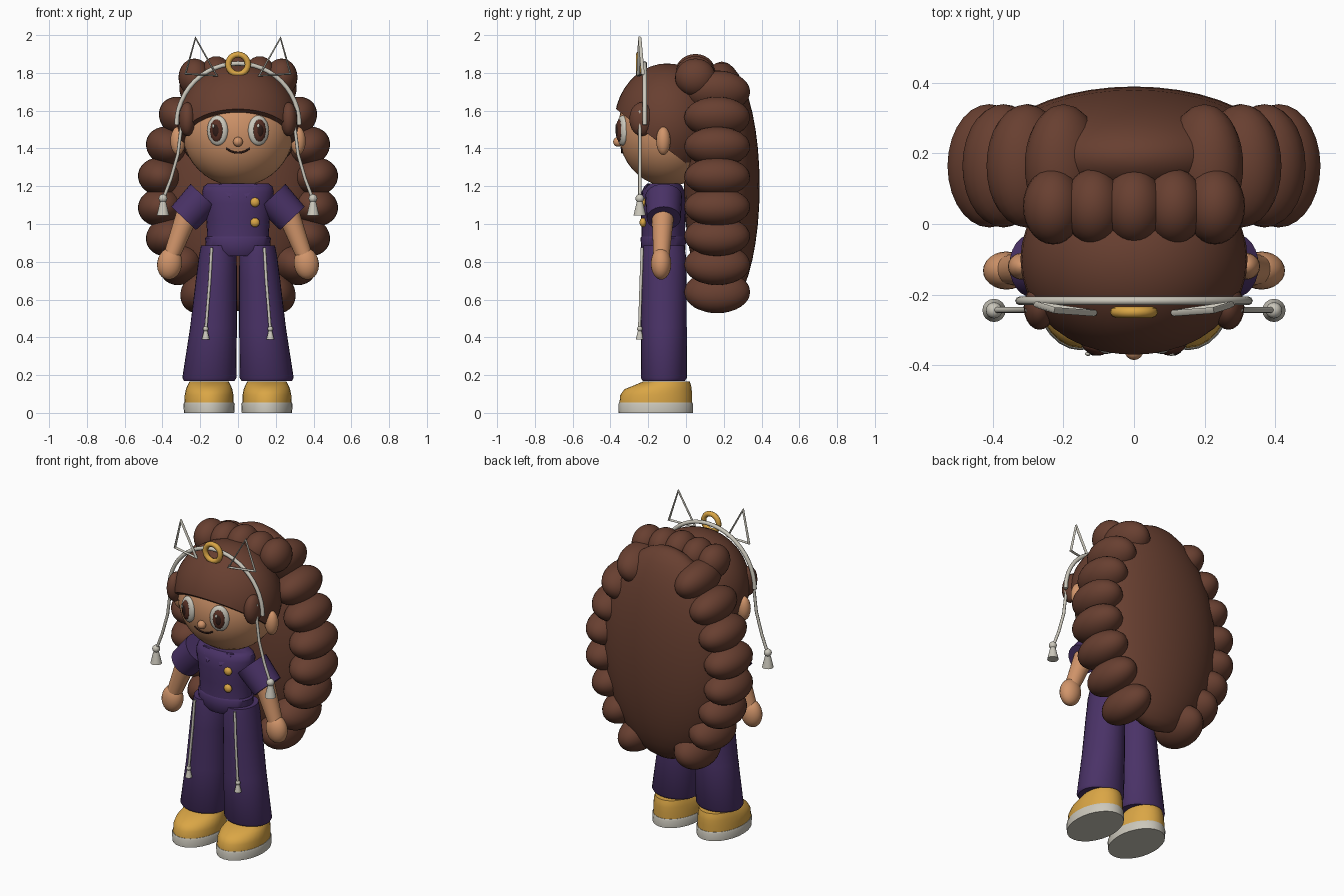
import bpy, bmesh, math
from mathutils import Vector, Matrix

if "Cube" in bpy.data.objects:
    bpy.data.objects.remove(bpy.data.objects["Cube"])


def material(name, r, g, b):
    m = bpy.data.materials.new(name)
    m.diffuse_color = (r, g, b, 1)
    m.use_nodes = True
    m.node_tree.nodes["Principled BSDF"].inputs["Base Color"].default_value = m.diffuse_color
    return m


HAIR = material("hair_brown", .138, .050, .030)
SKIN = material("skin", .64, .30, .145)
PURPLE = material("purple_cloth", .068, .032, .135)
GOLD = material("gold", .70, .38, .06)
WHITE = material("off_white", .60, .575, .50)
IRIS = material("iris_brown", .10, .030, .018)
DARK = material("dark_brown", .03, .012, .009)


def finish(name, bm, mat, angle=40):
    bmesh.ops.recalc_face_normals(bm, faces=bm.faces)
    me = bpy.data.meshes.new(name)
    bm.to_mesh(me)
    bm.free()
    me.materials.append(mat)
    ob = bpy.data.objects.new(name, me)
    bpy.context.collection.objects.link(ob)
    bpy.ops.object.select_all(action='DESELECT')
    ob.select_set(True)
    bpy.context.view_layer.objects.active = ob
    bpy.ops.object.shade_smooth_by_angle(angle=math.radians(angle))
    return ob


def ball(name, c, r, mat, rot=None, cut=None, seg=28):
    """Ellipsoid, optionally rotated and cut by a plane (point, normal)."""
    bm = bmesh.new()
    bmesh.ops.create_uvsphere(bm, u_segments=seg, v_segments=seg // 2, radius=1)
    m = Matrix.Translation(c) @ (rot or Matrix()) @ Matrix.Diagonal((*r, 1))
    bmesh.ops.transform(bm, matrix=m, verts=bm.verts)
    if cut:
        geom = bm.verts[:] + bm.edges[:] + bm.faces[:]
        res = bmesh.ops.bisect_plane(bm, geom=geom, plane_co=cut[0],
                                     plane_no=cut[1], clear_inner=True)
        edges = [e for e in res['geom_cut'] if isinstance(e, bmesh.types.BMEdge)]
        bmesh.ops.contextual_create(bm, geom=edges)
    return finish(name, bm, mat)


def loft(name, rings, mat, n=28):
    """Closed skin through rings (x, y, z, rx, ry)."""
    bm = bmesh.new()
    loops = []
    for x, y, z, rx, ry in rings:
        loops.append([bm.verts.new((x + rx * math.cos(math.tau * i / n),
                                    y + ry * math.sin(math.tau * i / n), z))
                      for i in range(n)])
    for a, b in zip(loops, loops[1:]):
        for i in range(n):
            j = (i + 1) % n
            bm.faces.new((a[i], a[j], b[j], b[i]))
    bm.faces.new(loops[0])
    bm.faces.new(loops[-1])
    return finish(name, bm, mat)


def limb(name, p, q, r1, r2, mat, seg=24):
    """Tapered cylinder between two points."""
    p, q = Vector(p), Vector(q)
    d = q - p
    bm = bmesh.new()
    bmesh.ops.create_cone(bm, cap_ends=True, segments=seg, radius1=r1,
                          radius2=r2, depth=d.length)
    m = Matrix.Translation((p + q) / 2) @ d.to_track_quat('Z', 'Y').to_matrix().to_4x4()
    bmesh.ops.transform(bm, matrix=m, verts=bm.verts)
    return finish(name, bm, mat)


def wire(name, pts, r, mat, cyclic=False, res=2):
    """Round wire along a polyline."""
    cu = bpy.data.curves.new(name, 'CURVE')
    cu.dimensions = '3D'
    cu.bevel_depth = r
    cu.bevel_resolution = res
    cu.use_fill_caps = True
    sp = cu.splines.new('POLY')
    sp.points.add(len(pts) - 1)
    for k, p in zip(sp.points, pts):
        k.co = (*p, 1)
    sp.use_cyclic_u = cyclic
    cu.materials.append(mat)
    ob = bpy.data.objects.new(name, cu)
    bpy.context.collection.objects.link(ob)
    bpy.ops.object.select_all(action='DESELECT')
    ob.select_set(True)
    bpy.context.view_layer.objects.active = ob
    bpy.ops.object.convert(target='MESH')
    bpy.ops.object.shade_smooth_by_angle(angle=math.radians(50))


def face_y(x, z):
    """Front surface of the head."""
    return -.095 - .265 * math.sqrt(max(0, 1 - (x / .298) ** 2 - ((z - 1.5) / .3) ** 2))


# head and hair cap with a slanted hairline
ball("head", (0, -.095, 1.5), (.298, .265, .3), SKIN, seg=40)
ball("hair_cap", (0, -.1, 1.53), (.322, .28, .32), HAIR,
     cut=((0, 0, 1.32), (0, .78, 1)), seg=40)
ball("nose", (0, -.36, 1.435), (.026, .026, .026), SKIN, seg=16)
wire("mouth", [(x, face_y(x, z) - .002, z) for x, z in
               ((.062 * t / 4, 1.377 + .023 * (t / 4) ** 2) for t in range(-4, 5))], .005, DARK)

# hair at the back, with a row of puffs over the crown
ball("back_hair", (0, .19, 1.2), (.41, .2, .66), HAIR, seg=40)
for i in range(-2, 3):
    x = i * .115
    ball("crown_puff", (x, .05, 1.8 - .012 * abs(i)), (.085, .108, .1), HAIR)

# clothes: shirt and waist
loft("shirt", [(0, -.12, z, rx, ry) for z, rx, ry in
               ((.9, .168, .118), (.94, .163, .115), (1.02, .168, .117),
                (1.11, .18, .12), (1.17, .19, .115), (1.2, .182, .1), (1.215, .16, .085))], PURPLE)
loft("waist", [(0, -.12, z, rx, ry) for z, rx, ry in
               ((.83, .13, .1), (.86, .17, .116), (.925, .174, .121), (.935, .165, .115))], PURPLE)
for z in (1.115, 1.008):
    ball("button", (.09, -.228, z), (.025, .018, .025), GOLD, seg=16)

# headband arch with a ring at its top
wire("headband", [(.325 * math.cos(math.pi * i / 24), -.218, 1.525 + .325 * math.sin(math.pi * i / 24))
                  for i in range(25)], .012, WHITE)
wire("headband_ring", [(.052 * math.cos(math.tau * i / 24), -.25, 1.845 + .052 * math.sin(math.tau * i / 24))
                       for i in range(24)], .016, GOLD, True)

BRAID = ((.20, 1.70), (.305, 1.565), (.37, 1.41), (.41, 1.25),
         (.41, 1.09), (.37, .935), (.30, .785), (.195, .64))

for s in (1, -1):
    # large puffs down each side
    for i, (x, z) in enumerate(BRAID):
        tilt = Matrix.Rotation(s * math.atan2(z - 1.17, x) * .7, 4, 'Y').inverted()
        ball("side_puff", (s * x, .165, z), (.12, .175, .102), HAIR, tilt)
    ball("temple_curl", (s * .268, -.235, 1.555), (.045, .065, .09), HAIR, seg=20)
    ball("ear", (s * .318, -.12, 1.44), (.04, .038, .075), SKIN, seg=20)

    # eye: white, iris, pupil, highlight
    turn = Matrix.Rotation(s * .35, 4, 'Z')
    out = Vector((s * math.sin(.35), -math.cos(.35), 0))
    eye = Vector((s * .108, -.337, 1.495))
    ball("eye_white", eye, (.058, .026, .08), WHITE, turn, seg=24)
    ball("iris", eye + out * .014, (.037, .02, .06), IRIS, turn, seg=20)
    ball("pupil", eye + out * .026, (.02, .011, .035), DARK, turn, seg=16)
    ball("eye_highlight", eye + out * .034 + Vector((-.012, 0, .024)),
         (.008, .005, .011), WHITE, turn, seg=12)
    wire("eyebrow", [(s * x, face_y(x, z) - .006, z) for x, z in
                     ((.065, 1.6), (.09, 1.612), (.12, 1.605))], .007, DARK)

    # collar flap
    bm = bmesh.new()
    flap = [(0, -.212, 1.205), (.105, -.2, 1.213), (.045, -.244, 1.14)]
    a = [bm.verts.new((s * x, y, z)) for x, y, z in flap]
    b = [bm.verts.new((s * x, y + .009, z)) for x, y, z in flap]
    bm.faces.new(a)
    bm.faces.new(b)
    for i in range(3):
        j = (i + 1) % 3
        bm.faces.new((a[i], a[j], b[j], b[i]))
    finish("collar_flap", bm, PURPLE)

    # sleeve, arm and hand
    limb("sleeve", (s * .18, -.118, 1.145), (s * .288, -.118, 1.03), .098, .09, PURPLE)
    limb("arm", (s * .265, -.122, 1.06), (s * .352, -.13, .83), .06, .043, SKIN)
    ball("hand", (s * .362, -.132, .79), (.066, .054, .085), SKIN,
         Matrix.Rotation(-s * .15, 4, 'Y'), seg=24)

    # trouser leg
    loft("trouser_leg", [(s * x, -.117, z, rx, ry) for z, x, rx, ry in
                         ((.17, .152, .134, .112), (.185, .152, .143, .122), (.45, .13, .124, .121),
                          (.7, .115, .109, .119), (.83, .107, .1, .117), (.885, .11, .086, .108))], PURPLE)

    # shoe and sole
    loft("sole", [(s * .153, -.16, z, rx, ry) for z, rx, ry in
                  ((0, .133, .196), (.045, .136, .198), (.055, .132, .194))], WHITE)
    loft("shoe", [(s * .153, y, z, rx, ry) for z, y, rx, ry in
                  ((.055, -.16, .13, .192), (.095, -.158, .129, .19), (.125, -.148, .123, .178),
                   (.145, -.125, .115, .152), (.165, -.105, .104, .125))], GOLD)

    # wire cat ear
    wire("cat_ear", [(s * .225, -.245, 1.985), (s * .112, -.253, 1.785),
                     (s * .278, -.228, 1.795)], .009, WHITE, True, 1)

    # hanging cords with tassels
    wire("headband_cord", [(s * x, -.244, z) for x, z in
                           ((.30, 1.6), (.302, 1.5), (.318, 1.37), (.355, 1.24), (.393, 1.14))],
         .009, WHITE)
    wire("waist_cord", [(s * .14, -.232, .875), (s * .15, -.238, .7), (s * .17, -.246, .45)],
         .008, WHITE)
    for x, z, k in ((.397, 1.135, 1), (.171, .445, .62)):
        ball("tassel_bead", (s * x, -.245, z), (.023 * k, .023 * k, .023 * k), WHITE, seg=16)
        limb("tassel", (s * x, -.245, z - .09 * k), (s * x, -.245, z - .01 * k),
             .033 * k, .014 * k, WHITE, 16)
